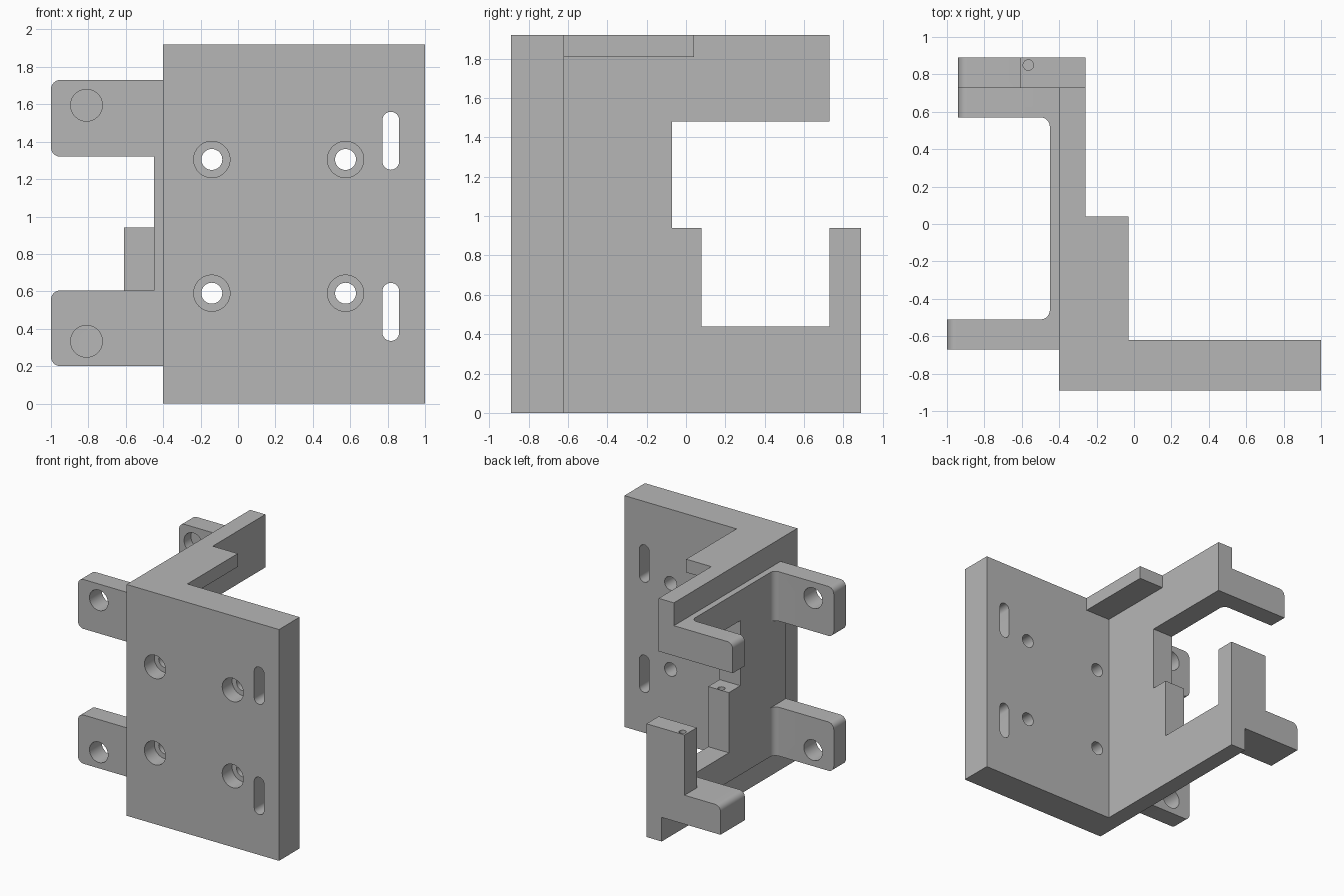
import bpy, bmesh, math
from mathutils import Vector

if "Cube" in bpy.data.objects:
    bpy.data.objects.remove(bpy.data.objects["Cube"])

grey = bpy.data.materials.new("plain_grey")
grey.diffuse_color = (0.47, 0.47, 0.47, 1)
grey.use_nodes = True
grey.node_tree.nodes["Principled BSDF"].inputs["Base Color"].default_value = grey.diffuse_color


def prism(name, pts, axis, a, b):
    """Extrude a 2D outline along an axis from a to b."""
    def place(p, d):
        u, v = p
        return {'x': (d, u, v), 'y': (u, d, v), 'z': (u, v, d)}[axis]
    bm = bmesh.new()
    face = bm.faces.new([bm.verts.new(place(p, a)) for p in pts])
    ext = bmesh.ops.extrude_face_region(bm, geom=[face])
    shift = Vector(place((0, 0), b - a))
    bmesh.ops.translate(bm, vec=shift, verts=[g for g in ext['geom'] if isinstance(g, bmesh.types.BMVert)])
    bmesh.ops.recalc_face_normals(bm, faces=bm.faces)
    me = bpy.data.meshes.new(name)
    bm.to_mesh(me)
    bm.free()
    me.materials.append(grey)
    ob = bpy.data.objects.new(name, me)
    bpy.context.collection.objects.link(ob)
    return ob


def box(name, x0, x1, y0, y1, z0, z1):
    return prism(name, [(x0, y0), (x1, y0), (x1, y1), (x0, y1)], 'z', z0, z1)


def arc(cx, cy, r, a0, a1, n=8):
    return [(cx + r * math.cos(math.radians(a0 + (a1 - a0) * i / n)),
             cy + r * math.sin(math.radians(a0 + (a1 - a0) * i / n))) for i in range(n + 1)]


def circle(cx, cy, r, n=40):
    return arc(cx, cy, r, 0, 360, n)[:-1]


def combine(body, tool, op):
    mod = body.modifiers.new(op, 'BOOLEAN')
    mod.operation, mod.solver, mod.object = op, 'EXACT', tool
    bpy.context.view_layer.objects.active = body
    bpy.ops.object.modifier_apply(modifier=mod.name)
    bpy.data.objects.remove(tool)


def ear(x0, y0, y1, z0, z1, round_bottom):
    """Lug pointing to -x with rounded outer corners."""
    r, x1 = 0.05, -0.36
    low = arc(x0 + r, z0 + r, r, 180, 270) if round_bottom else [(x0, z0)]
    return prism("ear", arc(x0 + r, z1 - r, r, 90, 180) + low + [(x1, z0), (x1, z1)], 'y', y0, y1)


# Side wall with its open notch and rear post
bracket = prism("bracket", [(-0.89, 0), (0.89, 0), (0.89, 0.94), (0.73, 0.94), (0.73, 0.44),
                            (0.08, 0.44), (0.08, 0.94), (-0.07, 0.94), (-0.07, 1.48),
                            (0.73, 1.48), (0.73, 1.92), (-0.89, 1.92)], 'x', -0.40, -0.26)
parts = [
    # Front plate and top gusset
    box("front_plate", -0.40, 1.0, -0.89, -0.62, 0, 1.92),
    box("gusset", -0.35, -0.03, -0.70, 0.04, 1.81, 1.92),
    # Thin pad on the outside of the wall
    prism("pad", [(-0.67, 0.2), (0.73, 0.2), (0.73, 0.44), (0.08, 0.44), (0.08, 0.94),
                  (-0.07, 0.94), (-0.07, 1.48), (0.73, 1.48), (0.73, 1.73), (-0.67, 1.73)],
          'x', -0.45, -0.35),
    # Ears and thick rear post
    ear(-1.0, -0.67, -0.51, 0.2, 0.605, True),
    ear(-1.0, -0.67, -0.51, 1.32, 1.73, True),
    ear(-0.94, 0.57, 0.73, 1.48, 1.73, False),
    ear(-0.94, 0.57, 0.89, 0.2, 0.44, False),
    box("rear_post", -0.61, -0.35, 0.73, 0.89, 0.3, 0.94),
]
# Inside fillets between pad and ears
r = 0.05
for y, s, spans in ((-0.51, 1, ((0.2, 0.605), (1.32, 1.73))), (0.57, -1, ((0.2, 0.44), (1.48, 1.73)))):
    curve = arc(-0.45 - r, y + s * r, r, 0, -90 * s)
    for z0, z1 in spans:
        parts.append(prism("fillet", curve + [(-0.45 - r, y - s * 0.03), (-0.42, y - s * 0.03),
                                              (-0.42, y + s * r)], 'z', z0, z1))
for p in parts:
    combine(bracket, p, 'UNION')

cutters = []
# Counterbored screw holes in the front plate
for x in (-0.14, 0.575):
    for z in (0.59, 1.305):
        cutters.append(prism("bore", circle(x, z, 0.097), 'y', -1.0, -0.76))
        cutters.append(prism("screw_hole", circle(x, z, 0.056), 'y', -1.0, -0.5))
# Vertical slots
for z0, z1 in ((0.335, 0.645), (1.25, 1.56)):
    w = 0.045
    cutters.append(prism("slot", arc(0.817, z1 - w, w, 0, 180, 16) + arc(0.817, z0 + w, w, 180, 360, 16),
                         'y', -1.0, -0.5))
# Ear holes, with a blind one in the upper rear ear
cutters.append(prism("ear_hole", circle(-0.81, 0.333, 0.085), 'y', -0.8, -0.4))
cutters.append(prism("ear_hole", circle(-0.81, 1.595, 0.085), 'y', -0.8, -0.4))
cutters.append(prism("blind_hole", circle(-0.81, 1.595, 0.085), 'y', 0.5, 0.66))
# Small pin holes in the post tops
for x, y in ((-0.565, 0.85), (-0.36, 0.05)):
    cutters.append(prism("pin_hole", circle(x, y, 0.028, 24), 'z', 0.75, 1.05))
for c in cutters:
    combine(bracket, c, 'DIFFERENCE')

bpy.ops.object.select_all(action='DESELECT')
bracket.select_set(True)
bpy.context.view_layer.objects.active = bracket
bpy.ops.object.shade_smooth_by_angle(angle=math.radians(30))
